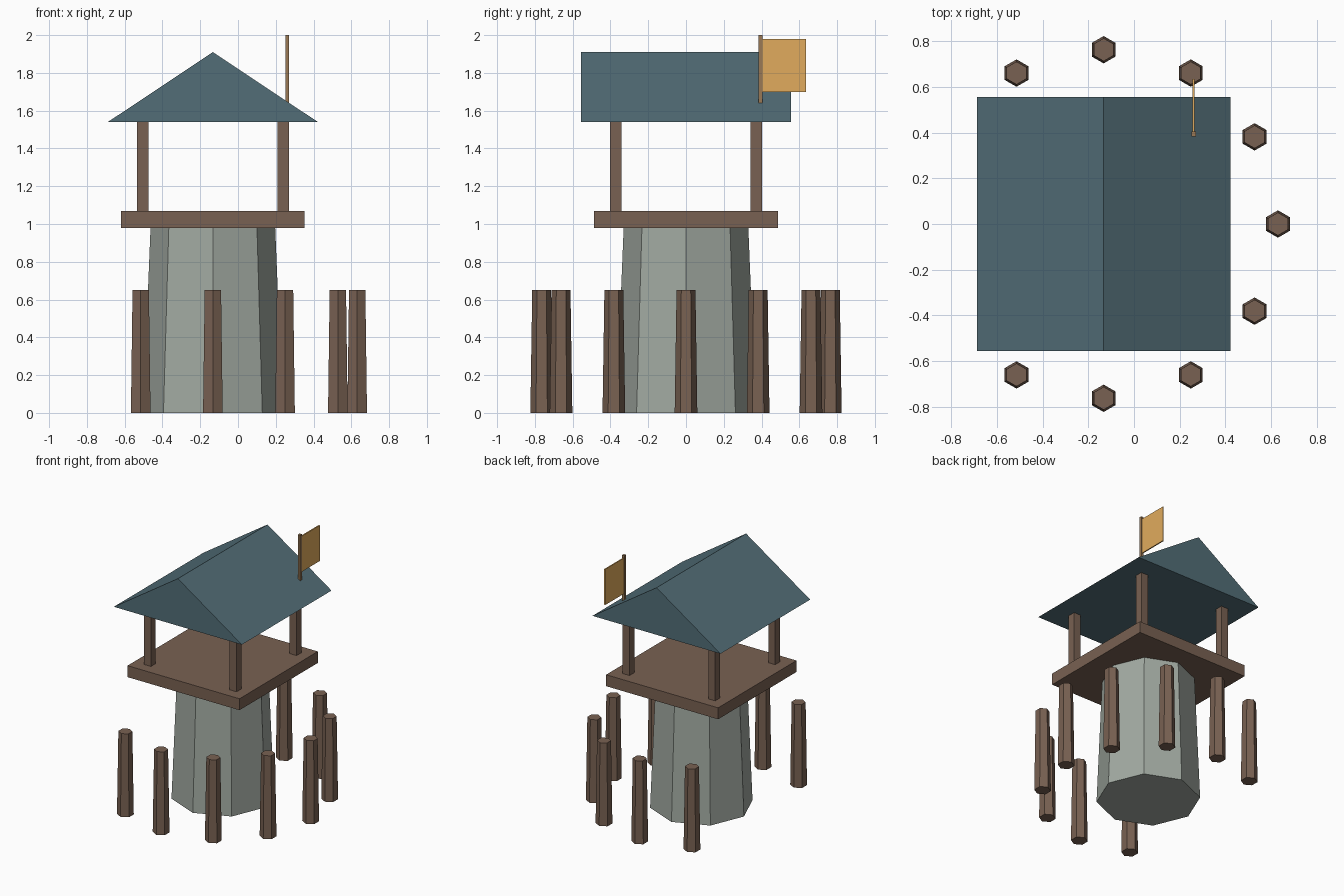
import bpy
from math import radians, cos, sin, pi

if "Cube" in bpy.data.objects:
    bpy.data.objects.remove(bpy.data.objects["Cube"])

CX = -0.133  # tower axis


def material(name, rgb):
    m = bpy.data.materials.new(name)
    m.diffuse_color = (*rgb, 1)
    m.use_nodes = True
    m.node_tree.nodes["Principled BSDF"].inputs["Base Color"].default_value = m.diffuse_color
    return m


WOOD = material("wood", (0.19, 0.12, 0.085))
STONE = material("stone", (0.36, 0.40, 0.36))
ROOF = material("roof_blue", (0.085, 0.155, 0.185))
CLOTH = material("cloth", (0.75, 0.41, 0.11))
POLE = material("pole_wood", (0.32, 0.19, 0.09))


def mesh(name, verts, faces, mat):
    me = bpy.data.meshes.new(name)
    me.from_pydata(verts, [], faces)
    me.materials.append(mat)
    ob = bpy.data.objects.new(name, me)
    bpy.context.collection.objects.link(ob)
    return ob


def box(name, x, y, z0, z1, sx, sy, mat):
    bpy.ops.mesh.primitive_cube_add(size=1, location=(x, y, (z0 + z1) / 2))
    ob = bpy.context.object
    ob.name = name
    ob.scale = (sx, sy, z1 - z0)
    bpy.ops.object.transform_apply(location=False, rotation=False, scale=True)
    ob.data.materials.append(mat)


def taper(name, x, y, sides, r0, r1, h, mat):
    # tapered prism with one corner on the +y axis
    ring = [pi / 2 + 2 * pi * i / sides for i in range(sides)]
    verts = [(r * cos(a), r * sin(a), z) for r, z in ((r0, 0), (r1, h)) for a in ring]
    faces = [tuple(reversed(range(sides))), tuple(range(sides, 2 * sides))]
    faces += [(i, (i + 1) % sides, sides + (i + 1) % sides, sides + i) for i in range(sides)]
    mesh(name, verts, faces, mat).location = (x, y, 0)


# Stone tower and platform
taper("tower_base", CX, 0, 8, 0.37, 0.33, 0.98, STONE)
box("platform", CX, 0, 0.98, 1.07, 0.972, 0.972, WOOD)

# Roof posts
for sx in (-1, 1):
    for sy in (-1, 1):
        box("roof_post", CX + sx * 0.372, sy * 0.372, 1.07, 1.54, 0.06, 0.06, WOOD)

# Gable roof, ridge running front to back
w = 0.556
roof = mesh("gable_roof",
            [(px, y, z) for y in (-w, w) for px, z in ((-w, 1.54), (w, 1.54), (0, 1.91))],
            [(0, 1, 2), (5, 4, 3), (0, 3, 4, 1), (1, 4, 5, 2), (2, 5, 3, 0)], ROOF)
roof.location.x = CX

# Flag on the back right of the roof
box("flag_pole", 0.261, 0.394, 1.58, 2.0, 0.02, 0.022, POLE)
box("flag", 0.261, 0.52, 1.70, 1.98, 0.009, 0.23, CLOTH)

# Palisade stakes, open on the left
for deg in range(-120, 121, 30):
    a = radians(deg)
    taper("stake", CX + 0.764 * cos(a), 0.764 * sin(a), 6, 0.06, 0.05, 0.65, WOOD)
